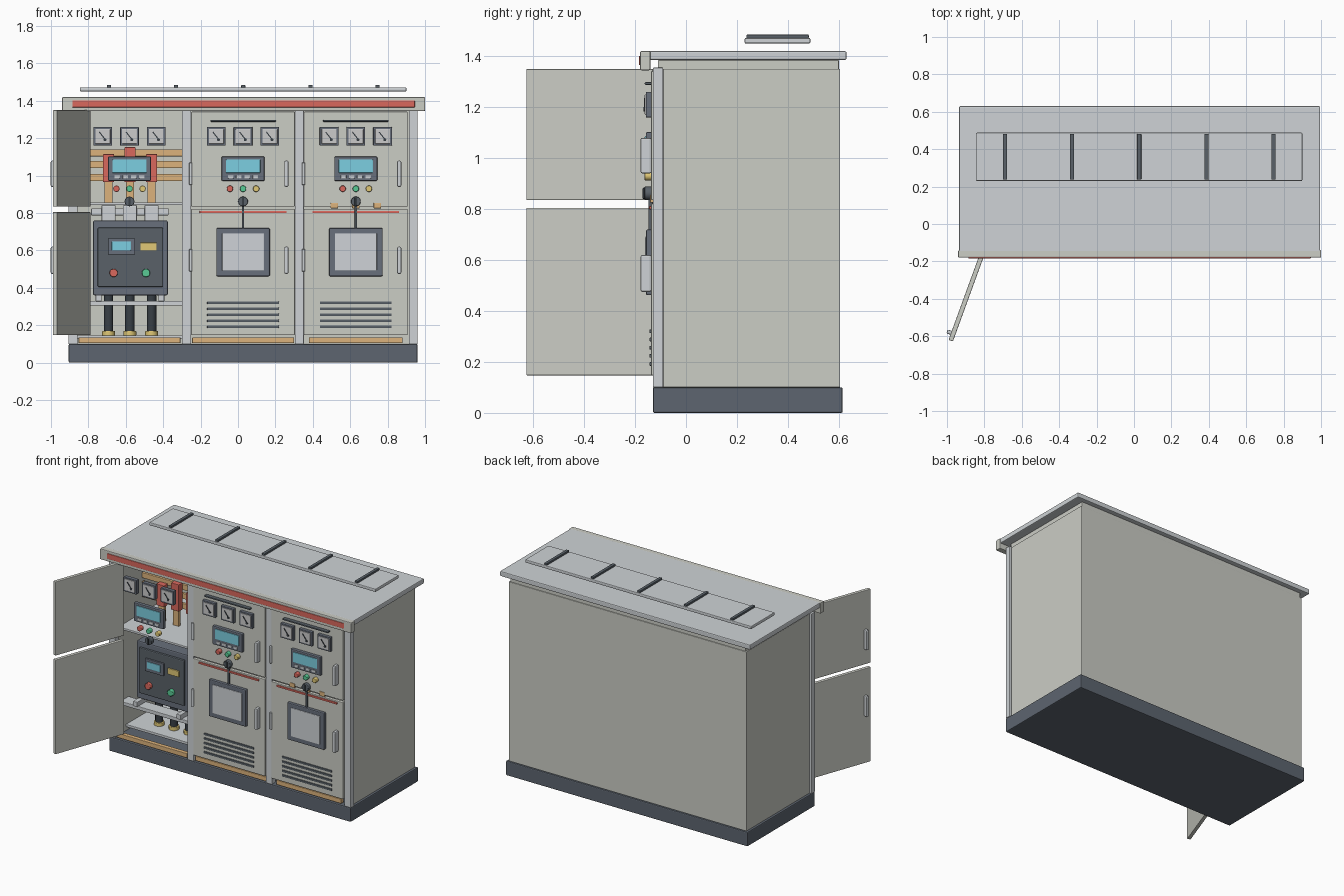
import bpy
from math import radians
from mathutils import Matrix, Vector

if "Cube" in bpy.data.objects:
    bpy.data.objects.remove(bpy.data.objects["Cube"])

PALETTE = {
    "shell": (0.60, 0.61, 0.56), "trim": (0.62, 0.65, 0.67), "base": (0.11, 0.13, 0.16),
    "dark": (0.10, 0.12, 0.14), "black": (0.04, 0.05, 0.06), "frame": (0.14, 0.16, 0.20),
    "white": (0.85, 0.86, 0.86), "glass": (0.62, 0.65, 0.68), "screen": (0.20, 0.62, 0.75),
    "red": (0.70, 0.14, 0.11), "green": (0.10, 0.60, 0.30), "yellow": (0.75, 0.58, 0.18),
    "copper": (0.72, 0.45, 0.20)}
MATS = {}
for key, rgb in PALETTE.items():
    MATS[key] = bpy.data.materials.new(key)
    MATS[key].diffuse_color = (*rgb, 1)


def finish(name, color, bevel):
    o = bpy.context.object
    o.name = name
    o.data.materials.append(MATS[color])
    if bevel:
        m = o.modifiers.new("soft_edges", "BEVEL")
        m.width, m.segments, m.limit_method = bevel, 2, "ANGLE"
    return o


def box(name, x, y, z, color="shell", bevel=0.003):
    """Box from (min, max) pairs along each axis."""
    bpy.ops.mesh.primitive_cube_add(size=1)
    c = Vector([(a + b) / 2 for a, b in (x, y, z)])
    s = [b - a for a, b in (x, y, z)]
    bpy.context.object.data.transform(Matrix.Translation(c) @ Matrix.Diagonal((*s, 1)))
    return finish(name, color, min(bevel, min(s) * 0.3))


def cyl(name, loc, r, length, color, axis="Y", sides=24, bevel=0.003):
    bpy.ops.mesh.primitive_cylinder_add(vertices=sides, radius=r, depth=length, location=loc,
                                        rotation=(radians(90) if axis == "Y" else 0, 0, 0))
    o = finish(name, color, bevel)
    bpy.ops.object.shade_smooth_by_angle(angle=radians(40))
    return o


# Plinth, hollow shell and roof
box("plinth", (-0.905, 0.96), (-0.13, 0.615), (0, 0.10), "base", 0.006)
box("back_panel", (-0.89, 0.945), (0.58, 0.605), (0.10, 1.35))
box("left_side_panel", (-0.89, -0.865), (-0.09, 0.605), (0.10, 1.35))
box("right_side_panel", (0.92, 0.945), (-0.09, 0.605), (0.10, 1.35))
box("top_panel", (-0.88, 0.935), (-0.11, 0.60), (1.345, 1.385))
for i, x in enumerate((-0.275, 0.328)):
    box(f"partition_{i}", (x - 0.012, x + 0.012), (-0.10, 0.58), (0.10, 1.35))
for i, x in enumerate((-0.882, -0.275, 0.328, 0.937)):
    box(f"front_post_{i}", (x - 0.024, x + 0.024), (-0.13, -0.09), (0.10, 1.355), "trim")
box("roof", (-0.935, 0.995), (-0.15, 0.63), (1.385, 1.42), "trim", 0.006)
box("roof_fascia", (-0.94, 1.0), (-0.18, -0.14), (1.345, 1.42), "shell", 0.005)
box("fascia_stripe", (-0.885, 0.945), (-0.184, -0.175), (1.365, 1.402), "red")
box("roof_vent_plate", (-0.845, 0.90), (0.23, 0.488), (1.45, 1.472), "trim", 0.005)
for i in range(5):
    x = -0.69 + i * 0.359
    box(f"roof_vent_rib_{i}", (x - 0.011, x + 0.011), (0.237, 0.482), (1.47, 1.485), "dark")


def handle(name, x, y, z0, z1):
    """Recessed-looking pull handle standing off a door."""
    return box(name, (x - 0.011, x + 0.011), (y, y + 0.042), (z0, z1), "trim", 0.009)


def instruments(tag, c):
    """Gauges, display, lamps and knob centred on x = c."""
    for i in range(3):
        x, z = c + (i - 1) * 0.143, 1.21
        box(f"gauge_frame_{tag}{i}", (x - 0.05, x + 0.05), (-0.158, -0.13), (z - 0.05, z + 0.05), "frame")
        box(f"gauge_face_{tag}{i}", (x - 0.04, x + 0.04), (-0.162, -0.15), (z - 0.04, z + 0.04), "white")
        n = box(f"gauge_needle_{tag}{i}", (-0.003, 0.003), (-0.165, -0.16), (-0.024, 0.03), "black", 0)
        n.location = (x, 0, z)
        n.rotation_euler.y = radians(-38)
        cyl(f"gauge_pivot_{tag}{i}", (x + 0.012, -0.162, z - 0.018), 0.008, 0.008, "black", bevel=0)
    box(f"display_{tag}", (c - 0.115, c + 0.115), (-0.158, -0.13), (0.972, 1.102), "frame", 0.006)
    box(f"display_screen_{tag}", (c - 0.092, c + 0.092), (-0.162, -0.15), (1.015, 1.086), "screen")
    for i in range(4):
        x = c - 0.066 + i * 0.044
        box(f"display_key_{tag}{i}", (x - 0.015, x + 0.015), (-0.163, -0.15), (0.985, 1.002), "trim")
    for i, col in enumerate(("red", "green", "yellow")):
        x = c + (i - 1) * 0.07
        cyl(f"lamp_{col}_{tag}", (x, -0.148, 0.93), 0.017, 0.03, col)
    cyl(f"knob_{tag}", (c, -0.148, 0.862), 0.026, 0.03, "dark")
    box(f"knob_grip_{tag}", (c - 0.006, c + 0.006), (-0.17, -0.155), (0.84, 0.884), "black")


BAYS = {"left": -0.58, "middle": 0.027, "right": 0.63}
for tag, c in BAYS.items():
    instruments(tag, c)
    box(f"ground_bar_{tag}", (c - 0.25, c + 0.25) if tag == "right" else (c - 0.272, c + 0.272),
        (-0.12, -0.09), (0.104, 0.135), "copper")

# Closed door pairs
for tag in ("middle", "right"):
    c = BAYS[tag]
    for lvl, z0, z1, h0, h1 in (("upper", 0.835, 1.342, 0.94, 1.08), ("lower", 0.147, 0.822, 0.475, 0.62)):
        box(f"{lvl}_door_{tag}", (c - 0.277, c + 0.277), (-0.137, -0.112), (z0, z1), "shell", 0.004)
        handle(f"{lvl}_handle_{tag}", c + 0.232, -0.178, h0, h1)
        cyl(f"{lvl}_hinge_{tag}", (c - 0.28, -0.137, (h0 + h1) / 2), 0.008, 0.12, "trim", "Z", 12)
    box(f"header_slot_{tag}", (c - 0.175, c + 0.175), (-0.162, -0.13), (1.288, 1.298), "dark")
    box(f"lower_door_stripe_{tag}", (c - 0.232, c + 0.232), (-0.145, -0.13), (0.799, 0.812), "red")
    box(f"latch_rod_{tag}", (c - 0.006, c + 0.006), (-0.148, -0.13), (0.71, 0.84), "dark")
    box(f"window_frame_{tag}", (c - 0.143, c + 0.143), (-0.157, -0.13), (0.462, 0.72), "frame", 0.006)
    box(f"window_glass_{tag}", (c - 0.112, c + 0.112), (-0.16, -0.15), (0.492, 0.692), "glass")
    for i in range(5):
        z = 0.192 + i * 0.032
        box(f"louvre_{tag}{i}", (c - 0.192, c + 0.192), (-0.144, -0.13), (z - 0.007, z + 0.007), "dark")
for i in range(3):
    x = 0.515 + i * 0.115
    box(f"right_bay_terminal_{i}", (x - 0.02, x + 0.02), (-0.141, -0.12), (0.825, 0.855), "copper")

# Open doors of the left bay, swung about their hinge
for lvl, z0, z1, h0, h1 in (("upper", 0.835, 1.35, 0.94, 1.08), ("lower", 0.147, 0.805, 0.475, 0.62)):
    for o in (box(f"open_{lvl}_door", (0, 0.53), (-0.025, 0), (z0, z1), "shell", 0.004),
              handle(f"open_{lvl}_handle", 0.49, -0.048, h0, h1)):
        o.location = (-0.787, -0.13, 0)
        o.rotation_euler.z = radians(-110)

# Left bay interior: shelves, rails, gland plate
box("instrument_shelf", (-0.865, -0.285), (-0.08, 0.57), (0.842, 0.857), "trim")
box("gland_plate", (-0.865, -0.285), (0.0, 0.40), (0.128, 0.146), "trim")
for i, y in enumerate((-0.06, 0.16)):
    box(f"breaker_rail_{i}", (-0.865, -0.285), (y, y + 0.09), (0.305, 0.33), "trim")
for i, x in enumerate((-0.745, -0.41)):
    box(f"breaker_runner_{i}", (x - 0.016, x + 0.016), (-0.07, 0.28), (0.328, 0.362), "trim")

# Withdrawable breaker
box("breaker_body", (-0.775, -0.375), (-0.01, 0.28), (0.36, 0.76), "frame", 0.008)
box("breaker_panel", (-0.75, -0.40), (-0.025, 0.0), (0.405, 0.722), "dark", 0.006)
box("breaker_display", (-0.692, -0.55), (-0.037, -0.02), (0.578, 0.665), "frame")
box("breaker_screen", (-0.675, -0.572), (-0.041, -0.03), (0.60, 0.648), "screen")
box("breaker_plate", (-0.522, -0.435), (-0.034, -0.02), (0.60, 0.642), "yellow")
cyl("breaker_red_button", (-0.665, -0.034, 0.48), 0.022, 0.03, "red")
cyl("breaker_green_button", (-0.492, -0.034, 0.48), 0.022, 0.03, "green")
box("terminal_crossbar", (-0.785, -0.372), (0.11, 0.15), (0.788, 0.824), "trim")

# Busbars, risers, insulating sleeves and cables
for i, z in enumerate((1.122, 1.06, 0.99)):
    box(f"busbar_{i}", (-0.86, -0.29), (0.17, 0.19), (z - 0.019, z + 0.019), "copper")
for i, x in enumerate((-0.692, -0.578, -0.462)):
    top = 1.152 if i == 1 else 1.115
    box(f"riser_{i}", (x - 0.022, x + 0.022), (0.14, 0.165), (0.82, top - 0.01), "copper")
    box(f"sleeve_{i}", (x - 0.03, x + 0.03), (0.13, 0.172), (0.965, top), "red")
    box(f"breaker_terminal_{i}", (x - 0.038, x + 0.038), (0.08, 0.17), (0.755, 0.842), "trim", 0.006)
    cyl(f"cable_{i}", (x, 0.12, 0.25), 0.025, 0.22, "black", "Z")
    cyl(f"cable_gland_{i}", (x, 0.12, 0.157), 0.034, 0.026, "yellow", "Z", 12)

for m in bpy.data.materials:
    if m.users and not m.is_grease_pencil:
        m.use_nodes = True
        m.node_tree.nodes["Principled BSDF"].inputs["Base Color"].default_value = m.diffuse_color
